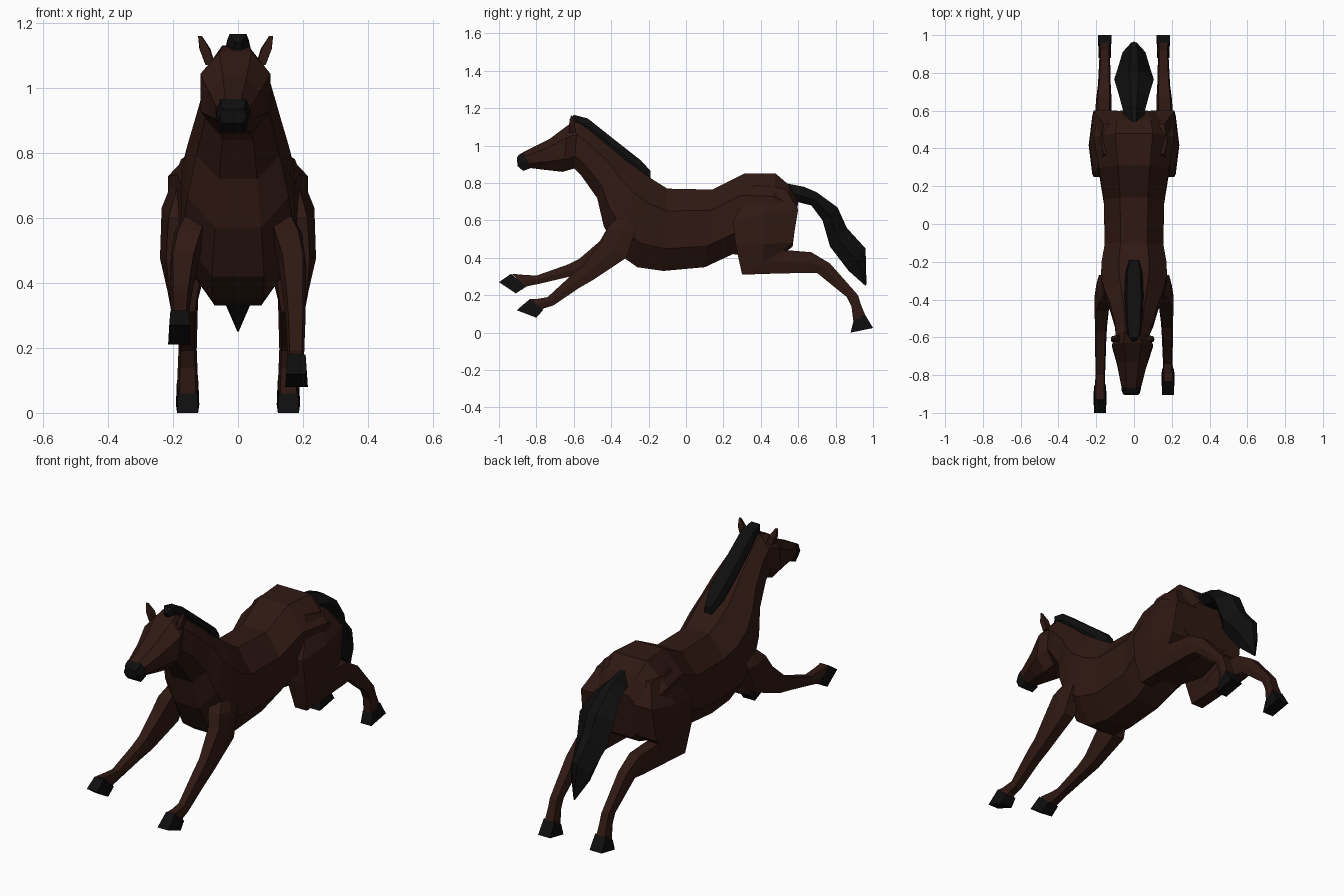
import bpy, bmesh
from mathutils import Vector


def material(name, rgb):
    m = bpy.data.materials.new(name)
    m.diffuse_color = (*rgb, 1)
    return m


COAT = material("bay_coat", (0.029, 0.0095, 0.0065))
DARK = material("dark_hair", (0.0045, 0.0045, 0.0045))

# Cross-section outlines: (across, along) factors
K = 0.46
OCT = [(K, 1), (1, K), (1, -K), (K, -1), (-K, -1), (-1, -K), (-1, K), (-K, 1)]
HEX = [(0.75, 1), (1, 0), (0.75, -1), (-0.75, -1), (-1, 0), (-0.75, 1)]
RIDGE = [(0.25, 1), (1, -0.1), (0.5, -1), (-0.5, -1), (-1, -0.1), (-0.25, 1)]
BOX = [(0.9, 1), (1, -1), (-1, -1), (-0.9, 1)]


def loft(name, mat, rows, shape=OCT, side=1, xc=0.0):
    """Skin rings; row = (y1, z1, y2, z2, half width[, x centre])."""
    bm = bmesh.new()
    rings = []
    for r in rows:
        a, b = Vector((0, r[0], r[1])), Vector((0, r[2], r[3]))
        mid, half = (a + b) / 2, (a - b) / 2
        cx = r[5] if len(r) > 5 else xc
        rings.append([bm.verts.new(mid + half * v + Vector((side * (cx + r[4] * u), 0, 0)))
                      for u, v in shape])
    n = len(shape)
    for p, q in zip(rings, rings[1:]):
        for i in range(n):
            j = (i + 1) % n
            bm.faces.new((p[i], p[j], q[j], q[i]))
    bm.faces.new(rings[0])
    bm.faces.new(rings[-1])
    bmesh.ops.recalc_face_normals(bm, faces=bm.faces)
    me = bpy.data.meshes.new(name)
    bm.to_mesh(me)
    bm.free()
    me.materials.append(mat)
    ob = bpy.data.objects.new(name, me)
    bpy.context.collection.objects.link(ob)
    return ob


# Trunk and neck, from rump to throat
loft("body", COAT, [
    (0.60, 0.70, 0.57, 0.46, 0.15),
    (0.55, 0.79, 0.53, 0.43, 0.195),
    (0.48, 0.85, 0.42, 0.40, 0.215),
    (0.31, 0.85, 0.25, 0.42, 0.185),
    (0.14, 0.765, 0.10, 0.35, 0.16),
    (-0.10, 0.77, -0.12, 0.33, 0.155),
    (-0.18, 0.82, -0.26, 0.35, 0.172),
    (-0.25, 0.87, -0.36, 0.42, 0.175),
    (-0.32, 0.92, -0.44, 0.57, 0.155),
    (-0.40, 0.99, -0.475, 0.72, 0.128),
    (-0.50, 1.07, -0.56, 0.84, 0.102),
    (-0.58, 1.13, -0.60, 0.88, 0.088, -0.008)])

# Head (turned very slightly) and dark muzzle
loft("head", COAT, [
    (-0.57, 1.13, -0.59, 0.88, 0.085, -0.008),
    (-0.63, 1.11, -0.66, 0.86, 0.108, -0.008),
    (-0.73, 1.035, -0.75, 0.87, 0.08, -0.01),
    (-0.87, 0.965, -0.83, 0.88, 0.053, -0.014)])
loft("muzzle", DARK, [
    (-0.87, 0.965, -0.83, 0.88, 0.053, -0.014),
    (-0.895, 0.95, -0.87, 0.865, 0.05, -0.015),
    (-0.905, 0.935, -0.90, 0.89, 0.042, -0.015)], HEX)

# Ears
for s, tag, x in ((1, "left", 0.07), (-1, "right", 0.085)):
    loft("ear_" + tag, COAT, [
        (-0.625, 1.07, -0.59, 1.07, 0.015, x),
        (-0.625, 1.115, -0.595, 1.12, 0.017, x + 0.017),
        (-0.615, 1.16, -0.61, 1.16, 0.006, x + 0.032)], BOX, s)

# Mane and tail
loft("mane", DARK, [
    (-0.625, 1.14, -0.61, 1.11, 0.012),
    (-0.60, 1.165, -0.57, 1.10, 0.035),
    (-0.525, 1.145, -0.49, 1.04, 0.045),
    (-0.38, 1.03, -0.38, 0.95, 0.05),
    (-0.24, 0.92, -0.27, 0.85, 0.045),
    (-0.19, 0.865, -0.19, 0.81, 0.025)], HEX)
loft("tail", DARK, [
    (0.53, 0.80, 0.55, 0.70, 0.05),
    (0.63, 0.78, 0.59, 0.70, 0.06),
    (0.70, 0.75, 0.67, 0.68, 0.08),
    (0.81, 0.67, 0.73, 0.60, 0.105),
    (0.86, 0.56, 0.77, 0.46, 0.09),
    (0.96, 0.45, 0.87, 0.33, 0.06),
    (0.965, 0.26, 0.96, 0.25, 0.004)], RIDGE)

# Hind legs, stretched back
for s, tag in ((1, "left"), (-1, "right")):
    loft("hind_leg_" + tag, COAT, [
        (0.37, 0.79, 0.53, 0.77, 0.06, 0.115),
        (0.25, 0.60, 0.60, 0.66, 0.085, 0.15),
        (0.265, 0.47, 0.57, 0.48, 0.075, 0.165),
        (0.30, 0.31, 0.52, 0.44, 0.048, 0.169),
        (0.45, 0.315, 0.55, 0.44, 0.045, 0.166),
        (0.65, 0.32, 0.67, 0.43, 0.041, 0.16),
        (0.70, 0.32, 0.77, 0.37, 0.034, 0.157),
        (0.86, 0.19, 0.92, 0.20, 0.028, 0.155),
        (0.885, 0.14, 0.935, 0.15, 0.03, 0.155),
        (0.895, 0.06, 0.96, 0.09, 0.033, 0.155)], HEX, s)
    loft("hind_hoof_" + tag, DARK, [
        (0.895, 0.06, 0.955, 0.10, 0.033, 0.155),
        (0.88, 0.0, 1.0, 0.025, 0.036, 0.155)], BOX, s)

# Forelegs, reaching forward: shared shoulder, different reach
shoulder = [
    (-0.34, 0.64, -0.28, 0.62, 0.04, 0.115),
    (-0.42, 0.56, -0.27, 0.54, 0.048, 0.15)]
loft("fore_leg_left", COAT, shoulder + [
    (-0.45, 0.49, -0.32, 0.40, 0.042, 0.168),
    (-0.55, 0.36, -0.50, 0.28, 0.032, 0.175),
    (-0.61, 0.31, -0.57, 0.24, 0.03, 0.177),
    (-0.74, 0.19, -0.71, 0.145, 0.025, 0.178),
    (-0.80, 0.18, -0.76, 0.13, 0.028, 0.18),
    (-0.835, 0.18, -0.77, 0.12, 0.03, 0.18)], HEX)
loft("fore_hoof_left", DARK, [
    (-0.835, 0.18, -0.765, 0.12, 0.031, 0.18),
    (-0.905, 0.12, -0.80, 0.08, 0.035, 0.18)], BOX)
loft("fore_leg_right", COAT, shoulder + [
    (-0.46, 0.49, -0.32, 0.40, 0.042, 0.168),
    (-0.57, 0.395, -0.52, 0.32, 0.032, 0.175),
    (-0.63, 0.365, -0.62, 0.30, 0.03, 0.177),
    (-0.80, 0.305, -0.79, 0.26, 0.025, 0.178),
    (-0.88, 0.31, -0.84, 0.25, 0.028, 0.18),
    (-0.93, 0.315, -0.86, 0.245, 0.03, 0.18)], HEX, -1)
loft("fore_hoof_right", DARK, [
    (-0.935, 0.315, -0.855, 0.245, 0.031, 0.18),
    (-1.0, 0.27, -0.91, 0.21, 0.035, 0.18)], BOX, -1)
